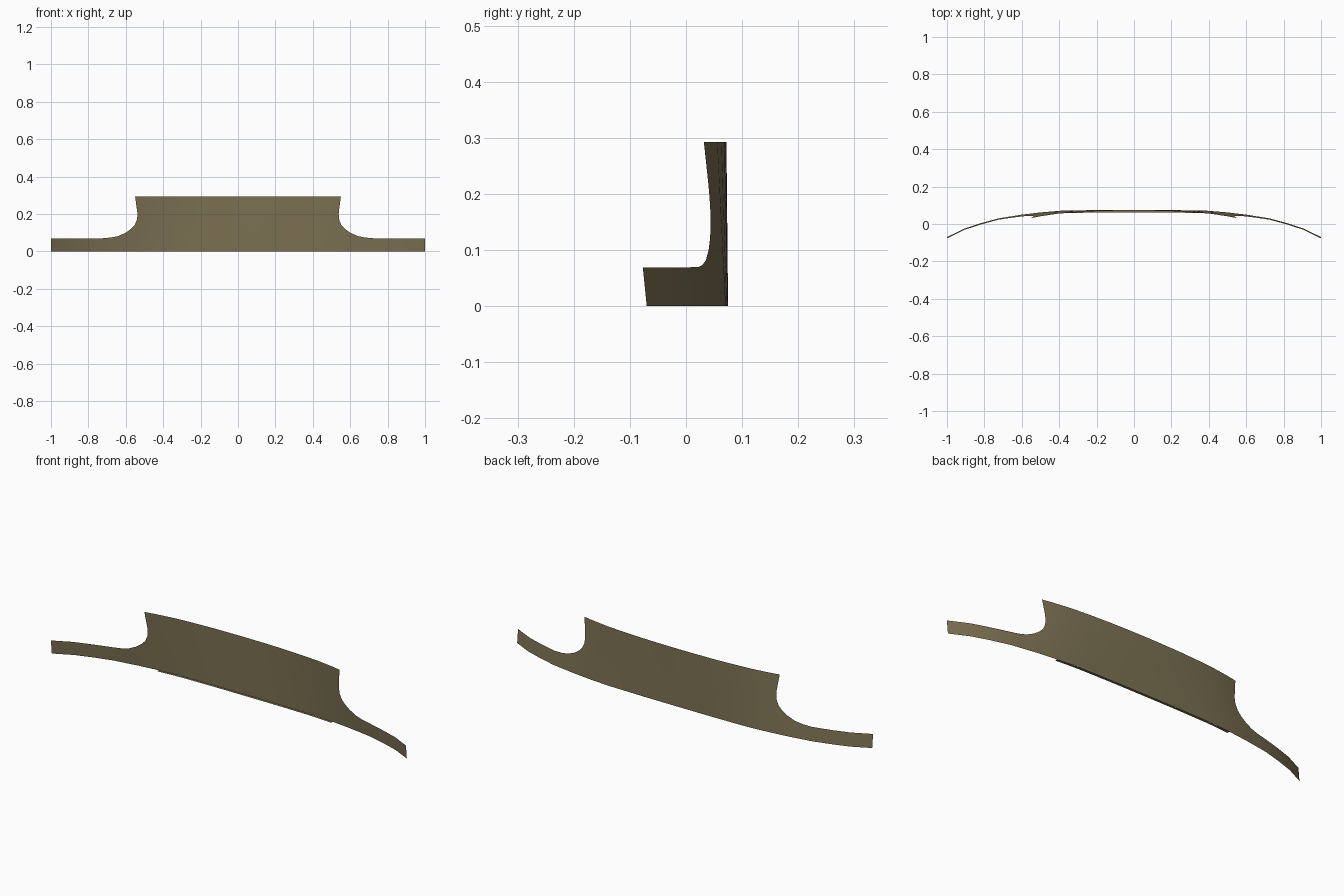
import bpy, bmesh

if "Cube" in bpy.data.objects:
    bpy.data.objects.remove(bpy.data.objects["Cube"])

# Plan curve of the bottom edge (x, y), half side
PLAN = [(0, .075), (.2, .0745), (.39, .071), (.5, .062), (.6, .05),
        (.725, .03), (.82, .004), (.906, -.024), (1, -.07)]

# Upper outline (x, z) paired with the bottom x beneath it
OUTLINE = [(x / 10, .293, x / 10 * .98) for x in range(6)] + [
    (.55, .293, .51), (.54, .27, .53), (.535, .24, .55), (.535, .2, .57),
    (.54, .17, .585), (.553, .14, .60), (.572, .12, .615), (.6, .1, .635),
    (.64, .082, .66), (.68, .074, .69), (.725, .07, .725), (.82, .069, .82),
    (.906, .069, .906), (1, .069, 1)]
ROWS = 8


def plan_y(x):
    x = min(abs(x), 1)
    for (xa, ya), (xb, yb) in zip(PLAN, PLAN[1:]):
        if x <= xb:
            return ya + (yb - ya) * (x - xa) / (xb - xa)


def surface(x, z):
    lean = min(.01 + .24 * x * x, .1)
    return (x, plan_y(x) - lean * z, z)


mat = bpy.data.materials.new("olive")
mat.diffuse_color = (.2, .165, .085, 1)
mat.use_nodes = True
mat.node_tree.nodes["Principled BSDF"].inputs["Base Color"].default_value = mat.diffuse_color


def sheet(name, columns):
    """Skin a grid of points, given column by column."""
    bm = bmesh.new()
    grid = [[bm.verts.new(p) for p in col] for col in columns]
    for a, b in zip(grid, grid[1:]):
        for j in range(len(a) - 1):
            bm.faces.new((a[j], a[j + 1], b[j + 1], b[j]))
    bmesh.ops.recalc_face_normals(bm, faces=bm.faces)
    me = bpy.data.meshes.new(name)
    bm.to_mesh(me)
    bm.free()
    me.materials.append(mat)
    ob = bpy.data.objects.new(name, me)
    bpy.context.collection.objects.link(ob)
    bpy.ops.object.select_all(action='DESELECT')
    ob.select_set(True)
    bpy.context.view_layer.objects.active = ob
    bpy.ops.object.shade_smooth_by_angle(angle=.6)
    return ob


# Curved panel with raised centre and slim side arms
full = [(-x, z, -b) for x, z, b in OUTLINE[:0:-1]] + OUTLINE
cols = []
for x, z, b in full:
    cols.append([surface(b + (x - b) * j / ROWS, z * j / ROWS)
                 for j in range(ROWS + 1)])
sheet("curved_panel", cols)

# Narrow lip folded forward along the bottom of the centre section
lip = []
for i in range(-7, 8):
    x = i * .07
    y = plan_y(x)
    lip.append([(x, y, 0), (x, y - .013, 0)])
sheet("bottom_lip", lip)
